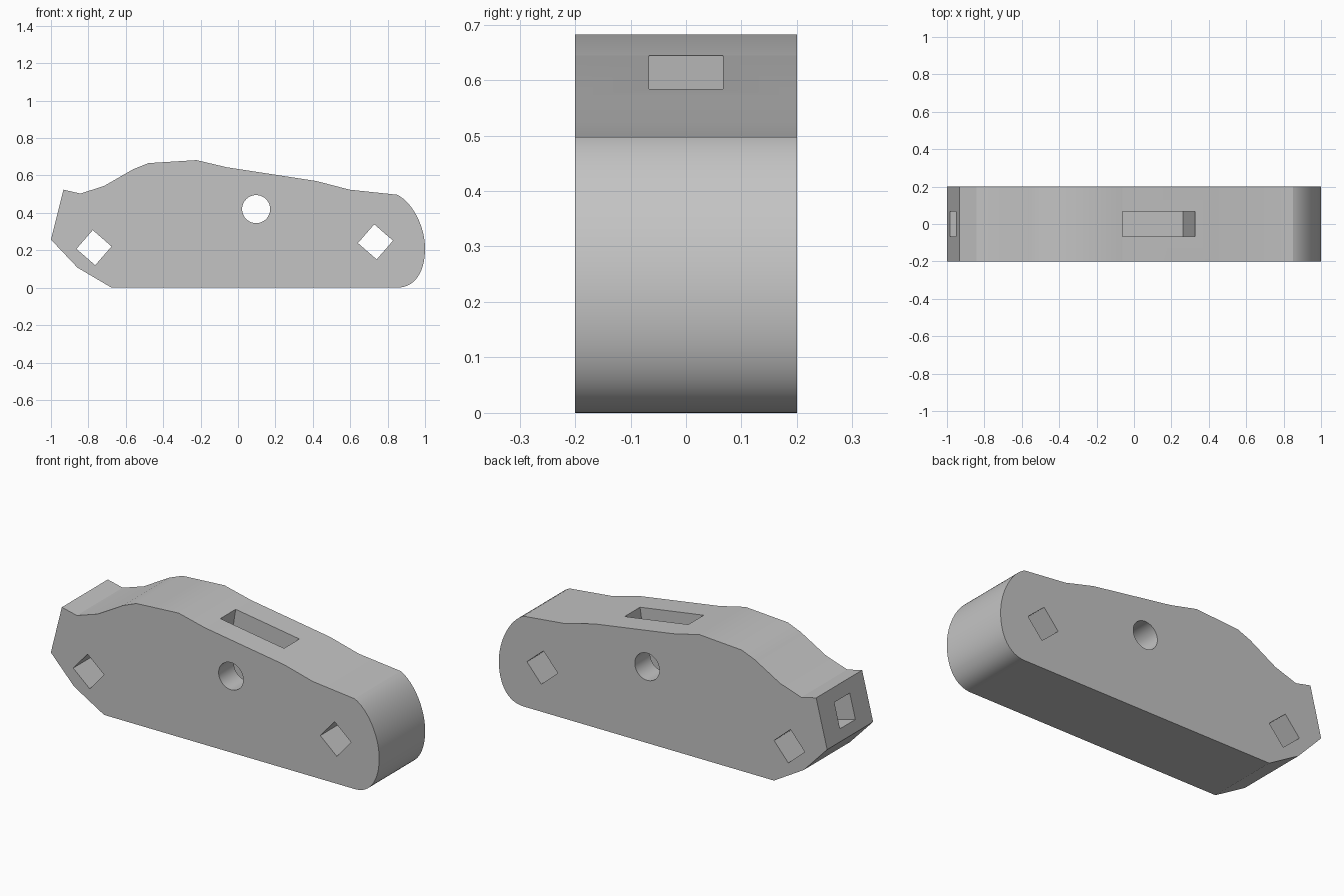
import bpy, bmesh
from math import cos, sin, tau, radians
from mathutils import Vector
from mathutils.geometry import interpolate_bezier

cube = bpy.data.objects.get("Cube")
if cube:
    bpy.data.objects.remove(cube, do_unlink=True)

grey = bpy.data.materials.new("plain grey")
grey.use_nodes = True
colour = (0.55, 0.55, 0.55, 1)
grey.diffuse_color = colour
grey.node_tree.nodes["Principled BSDF"].inputs["Base Color"].default_value = colour


def prism(name, outline, half_width):
    """Extrude an x-z outline evenly to both sides of y = 0."""
    bm = bmesh.new()
    face = bm.faces.new([bm.verts.new((x, -half_width, z)) for x, z in outline])
    extruded = bmesh.ops.extrude_face_region(bm, geom=[face])["geom"]
    verts = [v for v in extruded if isinstance(v, bmesh.types.BMVert)]
    bmesh.ops.translate(bm, verts=verts, vec=(0, 2 * half_width, 0))
    bmesh.ops.recalc_face_normals(bm, faces=bm.faces)
    mesh = bpy.data.meshes.new(name)
    bm.to_mesh(mesh)
    bm.free()
    mesh.materials.append(grey)
    obj = bpy.data.objects.new(name, mesh)
    bpy.context.collection.objects.link(obj)
    return obj


def polygon(centre, radius, sides, turn=0):
    return [(centre[0] + radius * cos(tau * i / sides + turn),
             centre[1] + radius * sin(tau * i / sides + turn)) for i in range(sides)]


def pocket(start, end, depth):
    """Outline of a pocket sunk square to the surface line from start to end."""
    a, b = Vector(start), Vector(end)
    along = (b - a).normalized()
    inward = Vector((along.y, -along.x))
    lift = -0.05 * inward
    return [a + lift, b + lift, b + depth * inward, a + depth * inward]


def curve(*points):
    return [p.xy for p in interpolate_bezier(*[Vector((x, z, 0)) for x, z in points], 17)]


# Body: stepped top, rounded right-hand end, chamfered foot
outline = [(-0.676, 0), (-0.858, 0.107), (-1, 0.257), (-0.933, 0.524), (-0.842, 0.503),
           (-0.714, 0.545), (-0.559, 0.634), (-0.479, 0.666), (-0.222, 0.682),
           (-0.061, 0.644), (0.42, 0.57), (0.596, 0.524)]
outline += curve((0.85, 0.497), (0.93, 0.46), (1, 0.33), (1, 0.21))
outline += curve((1, 0.21), (1, 0.09), (0.95, 0), (0.85, 0))[1:]
body = prism("body", outline, 0.2)

# Through holes, top slot and end pocket
cutters = [
    prism("round_hole", polygon((0.097, 0.42), 0.075, 48), 0.3),
    prism("left_square_hole", polygon((0.735, 0.245), 0.094, 4, radians(4)), 0.3),
    prism("right_square_hole", polygon((-0.77, 0.214), 0.094, 4, radians(4)), 0.3),
    prism("top_slot", pocket((-0.061, 0.644), (0.327, 0.584), 0.43), 0.067),
    prism("end_pocket", pocket((-0.985, 0.317), (-0.95, 0.453), 0.12), 0.067),
]
bpy.context.view_layer.objects.active = body
for cutter in cutters:
    cutter.hide_render = True
    cut = body.modifiers.new(cutter.name, "BOOLEAN")
    cut.operation = "DIFFERENCE"
    cut.solver = "EXACT"
    cut.object = cutter
    bpy.ops.object.modifier_apply(modifier=cut.name)
for cutter in cutters:
    bpy.data.objects.remove(cutter, do_unlink=True)

# Smooth the rounded end and bore, keep the corners crisp
bpy.ops.object.select_all(action="DESELECT")
body.select_set(True)
bpy.ops.object.shade_smooth_by_angle(angle=radians(20))
